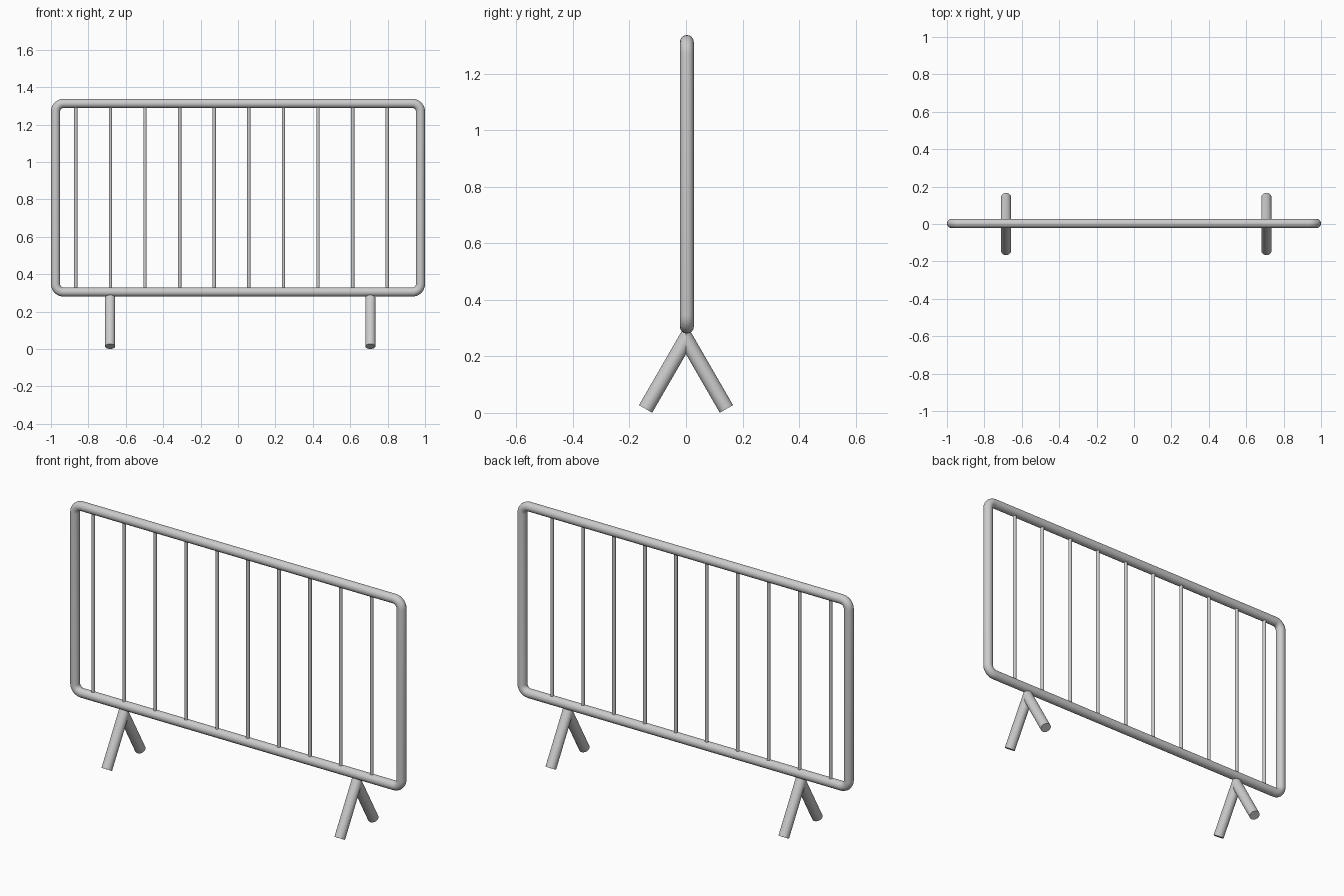
import bpy, math
from mathutils import Vector

if "Cube" in bpy.data.objects:
    bpy.data.objects.remove(bpy.data.objects["Cube"])


def smooth(obj):
    bpy.ops.object.select_all(action='DESELECT')
    obj.select_set(True)
    bpy.context.view_layer.objects.active = obj
    bpy.ops.object.shade_smooth_by_angle(angle=math.radians(40))


def rod(name, a, b, radius, sides):
    a, b = Vector(a), Vector(b)
    d = b - a
    bpy.ops.mesh.primitive_cylinder_add(
        vertices=sides, radius=radius, depth=d.length, location=(a + b) / 2,
        rotation=d.to_track_quat('Z', 'Y').to_euler())
    obj = bpy.context.object
    obj.name = name
    bpy.ops.object.transform_apply(location=True, rotation=True)
    smooth(obj)
    return obj


# Outer frame: tube swept round a rounded rectangle
TUBE, BEND, FRAME_Y = 0.0245, 0.042, 0.003
HALF_X, Z_LOW, Z_HIGH = 1 - TUBE, 0.305, 1.313
corners = [(HALF_X - BEND, Z_HIGH - BEND, 0), (-HALF_X + BEND, Z_HIGH - BEND, 90),
           (-HALF_X + BEND, Z_LOW + BEND, 180), (HALF_X - BEND, Z_LOW + BEND, 270)]
STEPS = 6
path = []
for cx, cz, start in corners:
    for i in range(STEPS + 1):
        t = math.radians(start + 90 * i / STEPS)
        path.append((cx + BEND * math.cos(t), FRAME_Y, cz + BEND * math.sin(t), 1))

curve = bpy.data.curves.new("frame", 'CURVE')
curve.dimensions = '3D'
curve.bevel_depth = TUBE
curve.bevel_resolution = 6
spline = curve.splines.new('POLY')
spline.points.add(len(path) - 1)
for point, co in zip(spline.points, path):
    point.co = co
spline.use_cyclic_u = True
frame = bpy.data.objects.new("frame", curve)
bpy.context.collection.objects.link(frame)
frame.select_set(True)
bpy.context.view_layer.objects.active = frame
bpy.ops.object.convert(target='MESH')
smooth(bpy.context.object)

# Vertical bars
for i in range(10):
    x = -0.867 + 0.185 * i
    rod(f"bar_{i + 1}", (x, FRAME_Y, Z_LOW), (x, FRAME_Y, Z_HIGH), 0.009, 16)

# Splayed legs, a pair under each end, mitred where they meet at y = 0
SPREAD, FOOT_Z, SLOPE = 0.143, 0.014, math.sqrt(3)
for side, x in (("left", -0.684), ("right", 0.708)):
    for end, s in (("front", -1), ("back", 1)):
        leg = rod(f"{side}_{end}_leg", (x, s * SPREAD, FOOT_Z),
                  (x, 0, FOOT_Z + SPREAD * SLOPE), 0.027, 24)
        for v in leg.data.vertices:
            if v.co.z > 0.15:
                v.co.z += s * v.co.y * SLOPE
                v.co.y = 0
